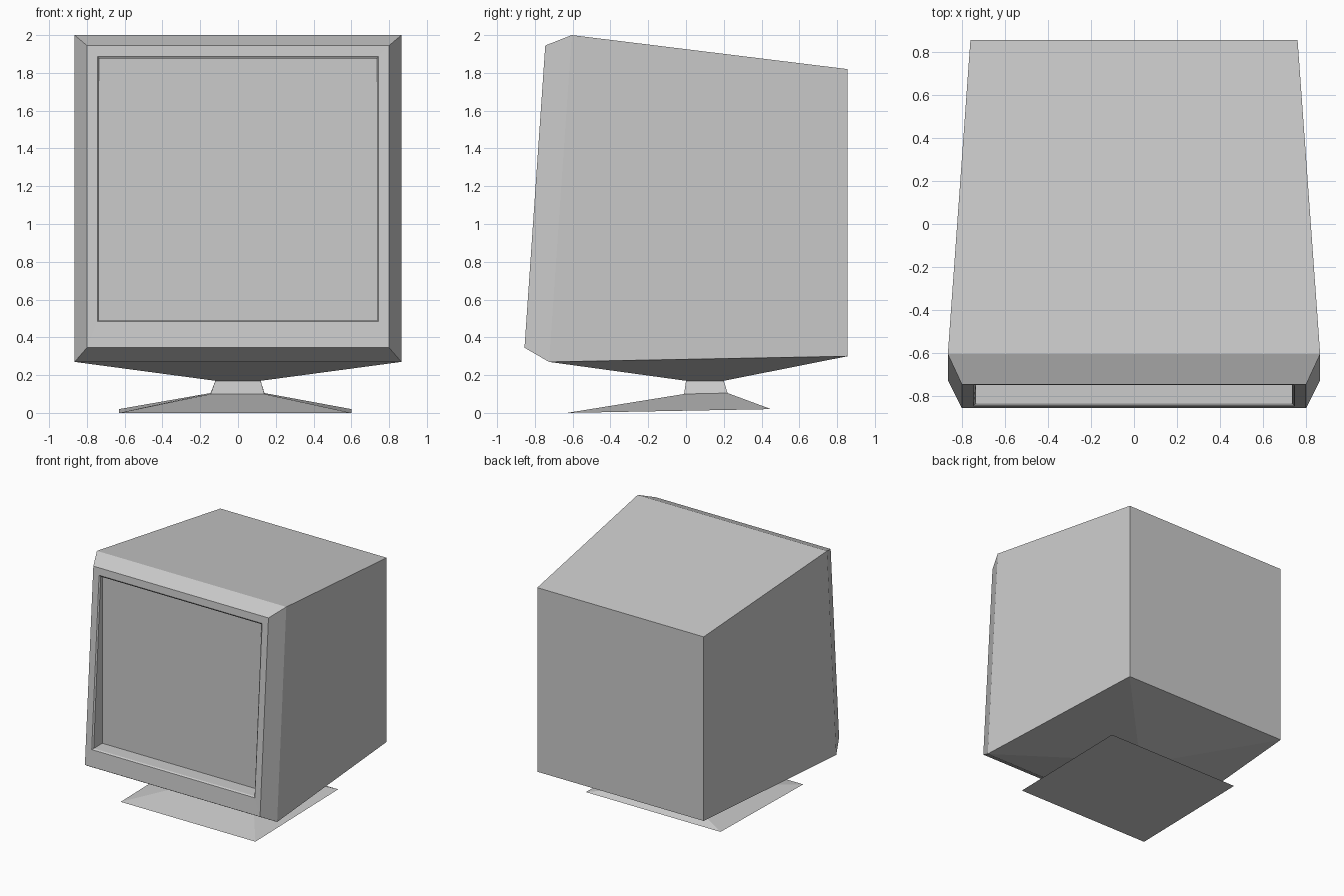
import bpy
import bmesh

cube = bpy.data.objects.get("Cube")
if cube:
    bpy.data.objects.remove(cube, do_unlink=True)

grey = bpy.data.materials.new("light_grey_plastic")
grey.use_nodes = True
color = (0.6, 0.6, 0.6, 1)
grey.diffuse_color = color
grey.node_tree.nodes["Principled BSDF"].inputs["Base Color"].default_value = color


def upright_ring(x0, x1, low, high):
    """Rectangle facing the front; low and high are (y, z) of its edges."""
    return [(x0, *low), (x1, *low), (x1, *high), (x0, *high)]


def flat_ring(x0, x1, front, back):
    """Rectangle lying flat; front and back are (y, z) of its edges."""
    return [(x0, *front), (x1, *front), (x1, *back), (x0, *back)]


def bridge(bm, a, b):
    for i in range(4):
        j = (i + 1) % 4
        bm.faces.new((a[i], a[j], b[j], b[i]))


def loft(bm, rings):
    loops = [[bm.verts.new(p) for p in ring] for ring in rings]
    for a, b in zip(loops, loops[1:]):
        bridge(bm, a, b)
    return loops


def finish(bm, name):
    bmesh.ops.recalc_face_normals(bm, faces=bm.faces[:])
    mesh = bpy.data.meshes.new(name)
    bm.to_mesh(mesh)
    bm.free()
    mesh.materials.append(grey)
    obj = bpy.data.objects.new(name, mesh)
    bpy.context.collection.objects.link(obj)
    return obj


# Housing: recessed screen, bevelled lip, leaning bezel, chamfer, tapered back
bm = bmesh.new()
loops = loft(bm, [
    upright_ring(-0.735, 0.735, (-0.72, 0.49), (-0.72, 1.875)),
    upright_ring(-0.735, 0.735, (-0.833, 0.49), (-0.742, 1.875)),
    upright_ring(-0.745, 0.745, (-0.845, 0.483), (-0.749, 1.886)),
    upright_ring(-0.80, 0.80, (-0.855, 0.345), (-0.745, 1.945)),
    upright_ring(-0.865, 0.865, (-0.725, 0.27), (-0.605, 2.0)),
    upright_ring(-0.76, 0.76, (0.855, 0.30), (0.855, 1.82)),
])
bm.faces.new(loops[0])
bm.faces.new(loops[-1])

# Replace the flat underside with slopes running down to the neck
rim, back = loops[-2], loops[-1]
under = [rim[0], rim[1], back[1], back[0]]
flat = next(f for f in bm.faces if set(f.verts) == set(under))
bmesh.ops.delete(bm, geom=[flat], context="FACES_ONLY")
socket = [bm.verts.new(p) for p in
          flat_ring(-0.12, 0.12, (0.0, 0.17), (0.2, 0.17))]
bridge(bm, under, socket)
bm.faces.new(socket)
finish(bm, "monitor_housing")

# Stand: short neck flaring into a wide foot
bm = bmesh.new()
loops = loft(bm, [
    flat_ring(-0.12, 0.12, (0.0, 0.17), (0.2, 0.17)),
    flat_ring(-0.145, 0.14, (-0.01, 0.10), (0.22, 0.105)),
    flat_ring(-0.63, 0.60, (-0.63, 0.0), (0.45, 0.02)),
])
bm.faces.new(loops[0])
bm.faces.new(loops[-1])
finish(bm, "stand")
